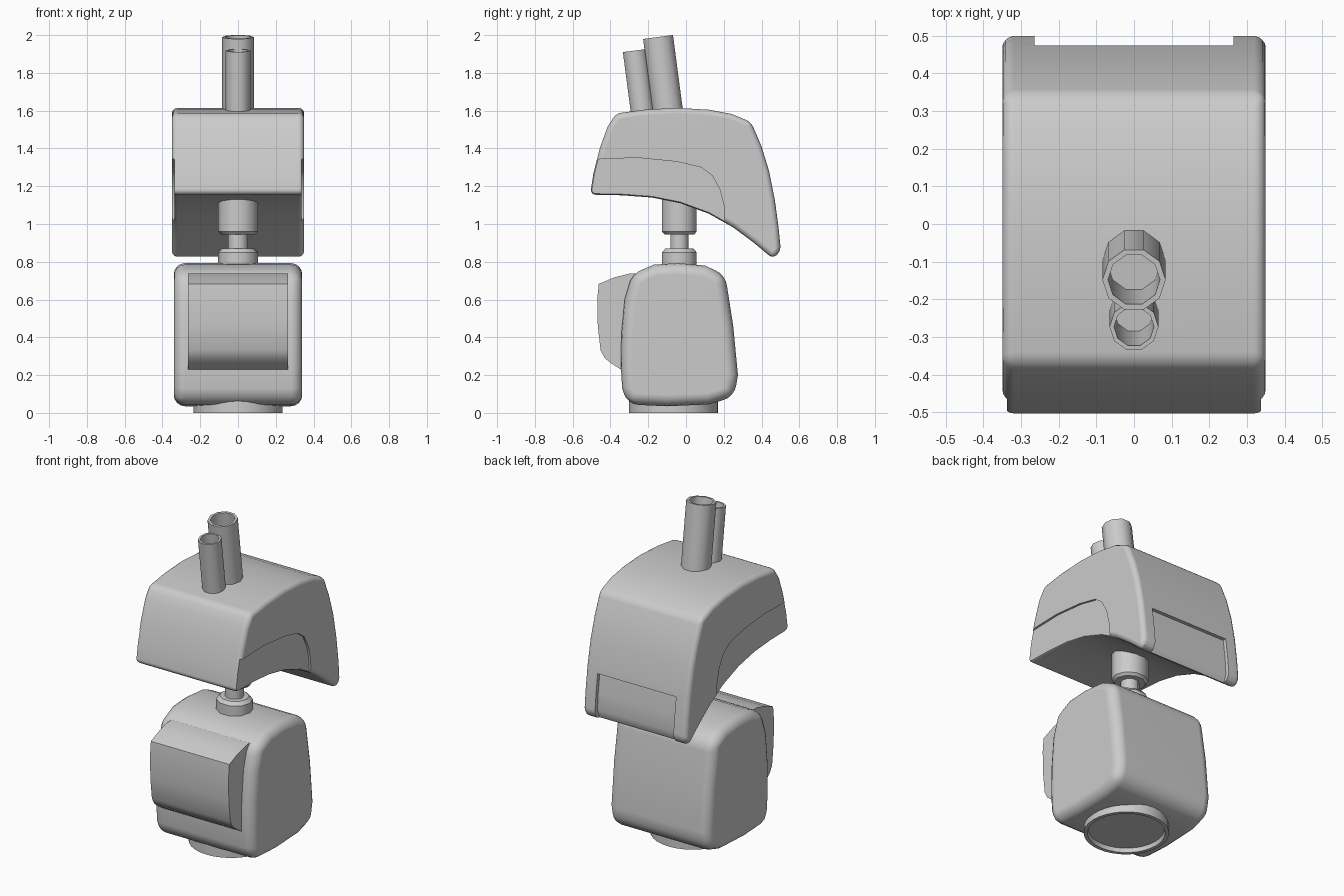
import bpy, bmesh, math

if "Cube" in bpy.data.objects:
    bpy.data.objects.remove(bpy.data.objects["Cube"])


def finish(bm, name, angle):
    bmesh.ops.recalc_face_normals(bm, faces=bm.faces)
    mesh = bpy.data.meshes.new(name)
    bm.to_mesh(mesh)
    bm.free()
    ob = bpy.data.objects.new(name, mesh)
    bpy.context.collection.objects.link(ob)
    activate(ob)
    if angle:
        bpy.ops.object.shade_smooth_by_angle(angle=math.radians(angle))
    return ob


def activate(ob):
    bpy.ops.object.select_all(action='DESELECT')
    ob.select_set(True)
    bpy.context.view_layer.objects.active = ob


def apply_mod(ob, kind, **settings):
    activate(ob)
    mod = ob.modifiers.new(kind.title(), kind)
    for key, value in settings.items():
        setattr(mod, key, value)
    bpy.ops.object.modifier_apply(modifier=mod.name)


def slab(name, profile, x0, x1, angle=0):
    """Side profile of (y, z) points extruded from x0 to x1."""
    bm = bmesh.new()
    face = bm.faces.new([bm.verts.new((x0, y, z)) for y, z in profile])
    ext = bmesh.ops.extrude_face_region(bm, geom=[face])
    for v in ext['geom']:
        if isinstance(v, bmesh.types.BMVert):
            v.co.x = x1
    return finish(bm, name, angle)


def lathe(name, rings, loc, sides, tilt=0.0, y_scale=1.0, angle=40):
    """Rings of (radius, z) joined and capped at both ends."""
    bm = bmesh.new()
    loops = []
    for r, z in rings:
        loops.append([bm.verts.new((r * math.cos(2 * math.pi * i / sides),
                                    y_scale * r * math.sin(2 * math.pi * i / sides), z))
                      for i in range(sides)])
    for a, b in zip(loops, loops[1:]):
        for i in range(sides):
            j = (i + 1) % sides
            bm.faces.new((a[i], a[j], b[j], b[i]))
    bm.faces.new(loops[0])
    bm.faces.new(loops[-1])
    ob = finish(bm, name, angle)
    ob.location = loc
    ob.rotation_euler.x = tilt
    return ob


def rounded(ob, width):
    apply_mod(ob, 'BEVEL', width=width, segments=4, limit_method='ANGLE',
              angle_limit=math.radians(32))


def smooth(ob):
    activate(ob)
    bpy.ops.object.shade_smooth_by_angle(angle=math.radians(35))
    apply_mod(ob, 'WEIGHTED_NORMAL', keep_sharp=True)


def cut(ob, cutter):
    apply_mod(ob, 'BOOLEAN', operation='DIFFERENCE', solver='EXACT', object=cutter)
    bpy.data.objects.remove(cutter)


# Head shell
head = slab("head", [
    (-0.508, 1.155), (-0.49, 1.27), (-0.455, 1.405), (-0.415, 1.515), (-0.37, 1.585),
    (-0.22, 1.605), (-0.05, 1.615), (0.12, 1.605), (0.24, 1.583), (0.345, 1.54),
    (0.40, 1.41), (0.44, 1.28), (0.47, 1.13), (0.49, 0.98), (0.502, 0.86),
    (0.462, 0.815), (0.36, 0.90), (0.25, 0.982), (0.12, 1.055), (-0.03, 1.11),
    (-0.18, 1.14), (-0.34, 1.152)], -0.35, 0.35)
rounded(head, 0.035)

# Sunken cheek panels on both sides
cheek = [(-0.6, 1.32), (-0.45, 1.345), (-0.25, 1.35), (-0.05, 1.33), (0.08, 1.30),
         (0.14, 1.255), (0.18, 1.18), (0.20, 1.10), (0.21, 0.9), (-0.6, 0.9)]
for s in (-1, 1):
    cut(head, slab("cheek_cutter", cheek, s * 0.337, s * 0.5))

# Sunken panel at the back
cut(head, slab("back_cutter", [
    (0.6, 1.10), (0.452, 1.10), (0.468, 0.98), (0.475, 0.88), (0.462, 0.84),
    (0.43, 0.78), (0.6, 0.78)], -0.265, 0.265))
smooth(head)

# Body
body = slab("body", [
    (-0.345, 0.25), (-0.338, 0.13), (-0.31, 0.045), (-0.1, 0.035), (0.12, 0.045),
    (0.255, 0.085), (0.275, 0.20), (0.25, 0.46), (0.208, 0.73), (0.10, 0.78),
    (-0.04, 0.793), (-0.17, 0.785), (-0.285, 0.735), (-0.325, 0.60), (-0.342, 0.42)],
    -0.34, 0.34)
rounded(body, 0.06)
smooth(body)

# Chest panel on the front
slab("chest_panel", [
    (-0.22, 0.74), (-0.30, 0.737), (-0.38, 0.717), (-0.462, 0.683), (-0.47, 0.60),
    (-0.467, 0.46), (-0.452, 0.33), (-0.43, 0.29), (-0.39, 0.258), (-0.345, 0.23),
    (-0.22, 0.23)], -0.265, 0.265, 30)

# Base ring
lathe("base", [(0.21, 0.025), (0.215, 0.0), (0.236, 0.0), (0.236, 0.12)],
      (0, -0.066, 0), 32)

# Neck collars and stem
neck = (0, -0.035, 0)
lathe("lower_collar", [(0.105, 0.74), (0.105, 0.85), (0.085, 0.87)], neck, 10, y_scale=0.92)
lathe("neck_stem", [(0.053, 0.80), (0.053, 1.0)], neck, 10, y_scale=0.95)
lathe("upper_collar", [(0.09, 0.945), (0.105, 0.96), (0.105, 1.2)], neck, 10, y_scale=0.92)

# Hollow pipes on top of the head, leaning forward
for name, r, inner, y, z in (("large_pipe", 0.084, 0.069, -0.148, 1.99),
                             ("small_pipe", 0.065, 0.053, -0.273, 1.918)):
    lathe(name, [(r, -0.46), (r, 0), (inner, 0), (inner, -0.3)],
          (0, y, z), 10, tilt=math.radians(7.5))
